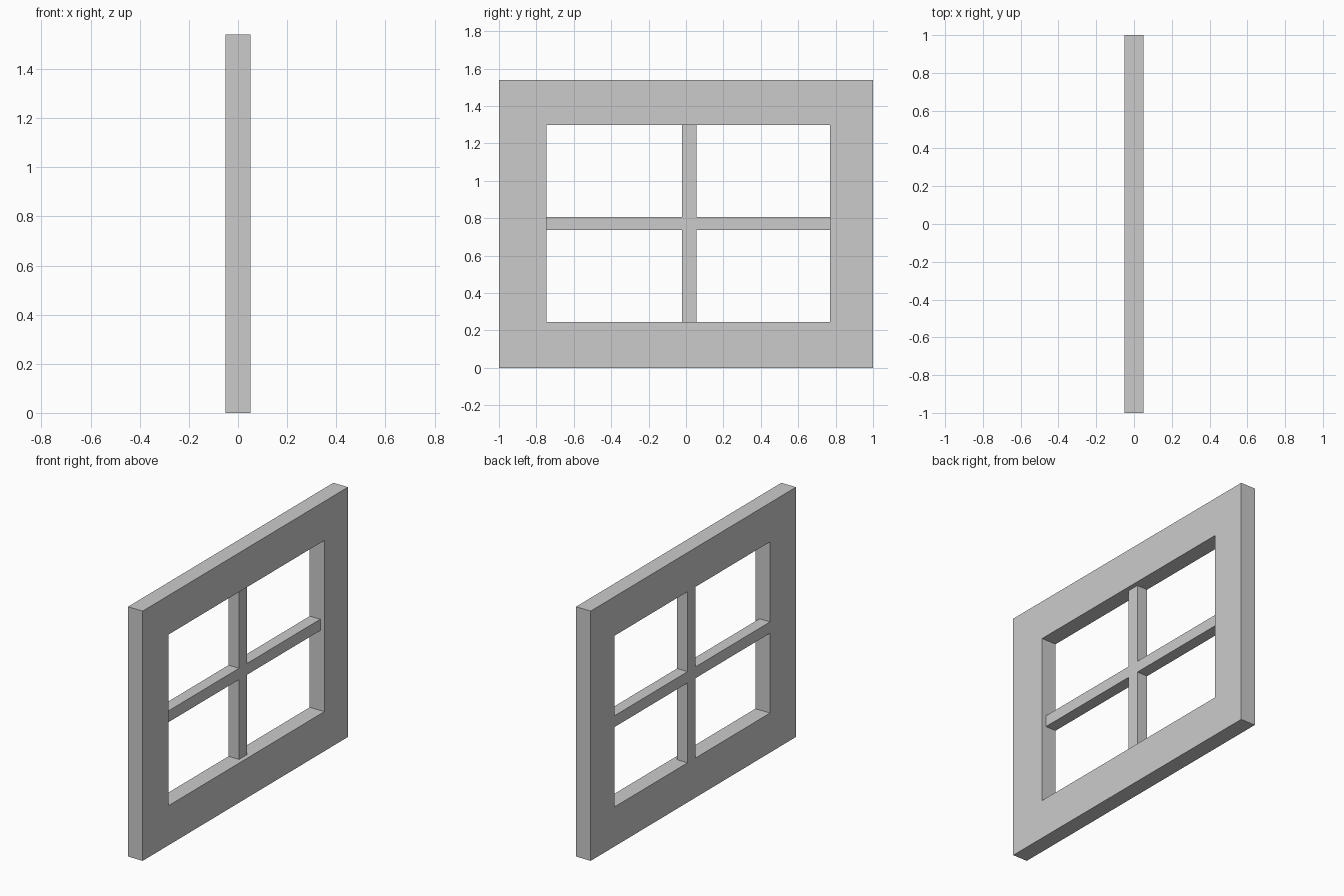
import bpy, bmesh

if "Cube" in bpy.data.objects:
    bpy.data.objects.remove(bpy.data.objects["Cube"])

HALF_D = 0.05            # frame half depth in x
BAR_FRONT = 0.022        # glazing bars are recessed on the +x side
Y0, Y1, Z0, Z1 = -0.747, 0.77, 0.244, 1.299      # opening
VY0, VY1, HZ0, HZ1 = -0.021, 0.056, 0.736, 0.806  # bar edges


def extrude_faces(name, points, faces, x0, x1):
    """Extrude flat faces in the YZ plane from x0 to x1."""
    bm = bmesh.new()
    verts = [bm.verts.new((x0, y, z)) for y, z in points]
    flat = [bm.faces.new([verts[i] for i in f]) for f in faces]
    ext = bmesh.ops.extrude_face_region(bm, geom=flat, use_keep_orig=True)
    moved = [g for g in ext["geom"] if isinstance(g, bmesh.types.BMVert)]
    bmesh.ops.translate(bm, verts=moved, vec=(x1 - x0, 0, 0))
    bmesh.ops.recalc_face_normals(bm, faces=bm.faces)
    mesh = bpy.data.meshes.new(name)
    bm.to_mesh(mesh)
    bm.free()
    obj = bpy.data.objects.new(name, mesh)
    bpy.context.collection.objects.link(obj)
    return obj


def rect(y0, y1, z0, z1):
    return [(y0, z0), (y1, z0), (y1, z1), (y0, z1)]


# Outer frame: mitred ring around the slightly off-centre opening
ring = [(i, (i + 1) % 4, 4 + (i + 1) % 4, 4 + i) for i in range(4)]
extrude_faces("window_frame", rect(-1, 1, 0, 1.54) + rect(Y0, Y1, Z0, Z1),
              ring, -HALF_D, HALF_D)

# Crossed glazing bars: one cross-shaped profile, flush with the -x side
cross = [(VY0, Z0), (VY1, Z0), (VY1, HZ0), (Y1, HZ0), (Y1, HZ1), (VY1, HZ1),
         (VY1, Z1), (VY0, Z1), (VY0, HZ1), (Y0, HZ1), (Y0, HZ0), (VY0, HZ0)]
cells = [(0, 1, 2, 11), (2, 3, 4, 5), (5, 6, 7, 8), (8, 9, 10, 11), (2, 5, 8, 11)]
extrude_faces("glazing_bars", cross, cells, -HALF_D, BAR_FRONT)
